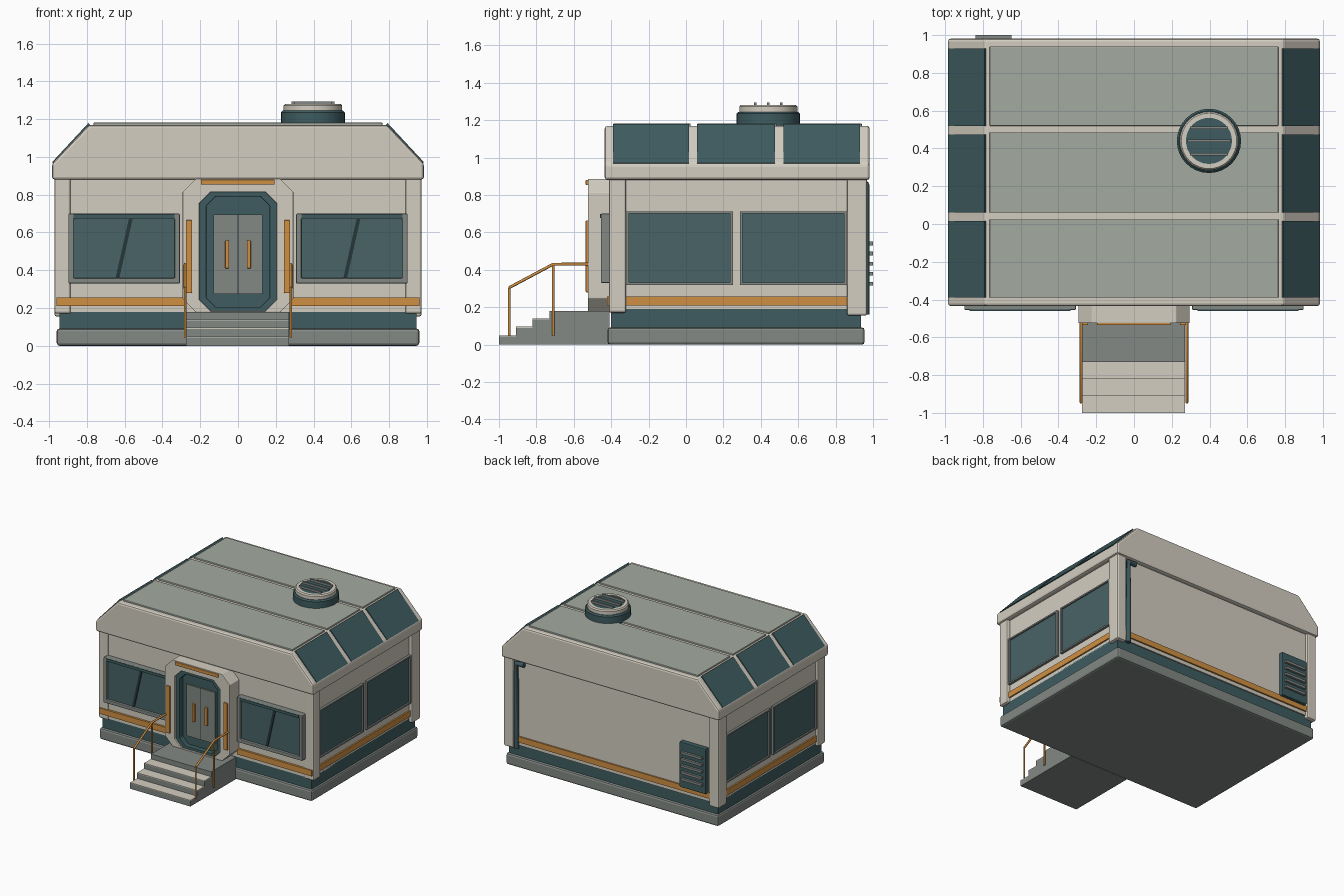
import bpy, bmesh, math
from mathutils import Vector

if "Cube" in bpy.data.objects:
    bpy.data.objects.remove(bpy.data.objects["Cube"])


def material(name, r, g, b):
    m = bpy.data.materials.new(name)
    m.use_nodes = True
    lin = [((c / 255 + 0.055) / 1.055) ** 2.4 for c in (r, g, b)] + [1]
    m.diffuse_color = lin
    m.node_tree.nodes["Principled BSDF"].inputs["Base Color"].default_value = lin
    return m


CREAM = material("cream", 212, 206, 193)
PANEL = material("roof grey green", 164, 170, 161)
TEAL = material("dark teal", 62, 92, 96)
GLASS = material("window teal", 72, 99, 102)
GREY = material("stone grey", 131, 137, 133)
ORANGE = material("orange", 208, 144, 66)
DARK = material("shadow teal", 38, 55, 58)


def finish(name, bm, mat, bevel=0.0, smooth=False):
    bmesh.ops.recalc_face_normals(bm, faces=bm.faces)
    me = bpy.data.meshes.new(name)
    bm.to_mesh(me)
    bm.free()
    ob = bpy.data.objects.new(name, me)
    bpy.context.collection.objects.link(ob)
    me.materials.append(mat)
    if bevel:
        mod = ob.modifiers.new("soft_edges", "BEVEL")
        mod.width, mod.segments, mod.limit_method = bevel, 2, "ANGLE"
    if smooth:
        bpy.ops.object.select_all(action="DESELECT")
        ob.select_set(True)
        bpy.context.view_layer.objects.active = ob
        bpy.ops.object.shade_smooth_by_angle(angle=math.radians(35))
    return ob


def box(name, mat, x, y, z, bevel=0.0):
    """Box from (low, high) ranges."""
    bm = bmesh.new()
    bmesh.ops.create_cube(bm, size=1)
    for v in bm.verts:
        v.co = [(lo + hi) / 2 + c * (hi - lo) for c, (lo, hi) in zip(v.co, (x, y, z))]
    return finish(name, bm, mat, bevel)


def prism(name, mat, outline, y, bevel=0.0, hole=None):
    """Outline in x-z pushed along y, optionally with a hole of equal point count."""
    bm = bmesh.new()
    rings = [[[bm.verts.new((px, d, pz)) for px, pz in loop] for d in y]
             for loop in ([outline, hole] if hole else [outline])]
    n = len(outline)
    for front, back in rings:
        for i in range(n):
            j = (i + 1) % n
            bm.faces.new((front[i], front[j], back[j], back[i]))
    for k in (0, 1):
        if hole:
            a, b = rings[0][k], rings[1][k]
            for i in range(n):
                j = (i + 1) % n
                bm.faces.new((a[i], a[j], b[j], b[i]))
        else:
            bm.faces.new(rings[0][k])
    return finish(name, bm, mat, bevel)


def octagon(w, lo, hi, c):
    half = [(w - c, lo), (w, lo + c), (w, hi - c), (w - c, hi)]
    return half + [(-x, z) for x, z in reversed(half)]


def rect(x0, x1, z0, z1):
    return [(x0, z0), (x1, z0), (x1, z1), (x0, z1)]


def tube(name, mat, points, radius):
    cu = bpy.data.curves.new(name, "CURVE")
    cu.dimensions = "3D"
    cu.bevel_depth, cu.bevel_resolution, cu.use_fill_caps = radius, 2, True
    sp = cu.splines.new("POLY")
    sp.points.add(len(points) - 1)
    for p, co in zip(sp.points, points):
        p.co = (*co, 1)
    cu.materials.append(mat)
    ob = bpy.data.objects.new(name, cu)
    bpy.context.collection.objects.link(ob)


def lathe(name, mat, profile, centre):
    bm = bmesh.new()
    vs = [bm.verts.new((r, 0, z)) for r, z in profile]
    es = [bm.edges.new(p) for p in zip(vs, vs[1:])]
    bmesh.ops.spin(bm, geom=vs + es, cent=(0, 0, 0), axis=(0, 0, 1),
                   angle=math.tau, steps=32)
    bmesh.ops.remove_doubles(bm, verts=bm.verts, dist=1e-4)
    bmesh.ops.translate(bm, verts=bm.verts, vec=Vector(centre))
    finish(name, bm, mat, smooth=True)


# Base and walls
box("foundation_slab", GREY, (-0.96, 0.96), (-0.42, 0.955), (0, 0.092), 0.015)
box("plinth", TEAL, (-0.945, 0.945), (-0.4, 0.935), (0.08, 0.19))
box("walls", CREAM, (-0.945, 0.945), (-0.405, 0.945), (0.18, 0.9))

# Roof shell with flat panels and sloped side panels
shell = [(0.985, 0.88), (0.985, 0.965), (0.79, 1.17)]
prism("roof_shell", CREAM, shell + [(-x, z) for x, z in reversed(shell)], (-0.435, 0.982), 0.015)
for i, (y0, y1) in enumerate([(-0.39, 0.025), (0.06, 0.485), (0.52, 0.94)]):
    box(f"roof_panel_{i}", PANEL, (-0.765, 0.765), (y0, y1), (1.15, 1.182), 0.004)
    for side, s in (("left", 1), ("right", -1)):
        slope = [(0.965, 0.965), (0.985, 0.972), (0.792, 1.18), (0.78, 1.165)]
        prism(f"slope_panel_{side}_{i}", TEAL, [(s * x, z) for x, z in slope], (y0, y1 - 0.01))

# Parts on both sides: corner posts, stripes, side windows, front windows
for side, s in (("left", 1), ("right", -1)):
    def span(a, b):
        return tuple(sorted((s * a, s * b)))
    box(f"front_post_{side}", CREAM, span(0.885, 0.972), (-0.413, -0.32), (0.17, 0.89), 0.012)
    box(f"back_post_{side}", CREAM, span(0.885, 0.972), (0.86, 0.968), (0.155, 0.89), 0.012)
    box(f"side_stripe_{side}", ORANGE, span(0.93, 0.957), (-0.32, 0.86), (0.21, 0.257))
    box(f"front_stripe_{side}", ORANGE, span(0.285, 0.962), (-0.422, -0.4), (0.21, 0.257))
    for i, (y0, y1) in enumerate([(-0.32, 0.25), (0.288, 0.86)]):
        box(f"side_glass_{side}_{i}", GLASS, span(0.93, 0.953), (y0, y1), (0.325, 0.705))
        for z in (0.32, 0.7):
            box(f"side_window_rail_{side}_{i}", GREY, span(0.93, 0.965), (y0, y1), (z, z + 0.012))
        for y in (y0, y1 - 0.014):
            box(f"side_window_stile_{side}_{i}", GREY, span(0.93, 0.965), (y, y + 0.014), (0.32, 0.712))
    x0, x1 = span(0.308, 0.898)
    box(f"front_glass_{side}", GLASS, (x0 + 0.01, x1 - 0.01), (-0.435, -0.4), (0.34, 0.69))
    prism(f"front_window_frame_{side}", GREY, rect(x0, x1, 0.33, 0.7), (-0.455, -0.4), 0.005,
          rect(x0 + 0.028, x1 - 0.028, 0.358, 0.674))
    box(f"front_window_hood_{side}", TEAL, (x0 + 0.028, x1 - 0.028), (-0.46, -0.45), (0.676, 0.698))
    m = (x0 + x1) / 2
    prism(f"window_slash_{side}", DARK, [(m - 0.045, 0.36), (m - 0.025, 0.36),
          (m + 0.045, 0.672), (m + 0.025, 0.672)], (-0.442, -0.434))
    # Door surround bars, door leaves and handles
    box(f"portal_bar_{side}", ORANGE, span(0.243, 0.275), (-0.536, -0.52), (0.28, 0.665), 0.003)
    box(f"door_leaf_{side}", GREY, span(0.003, 0.13), (-0.482, -0.45), (0.275, 0.695))
    box(f"door_handle_{side}", ORANGE, span(0.048, 0.068), (-0.5, -0.48), (0.41, 0.558), 0.003)
    # Handrail
    rx = s * 0.28
    tube(f"handrail_{side}", ORANGE, [(rx, -0.945, 0.305), (rx, -0.71, 0.43), (rx, -0.525, 0.43)], 0.008)
    tube(f"rail_post_front_{side}", ORANGE, [(rx, -0.945, 0.045), (rx, -0.945, 0.305)], 0.007)
    tube(f"rail_post_back_{side}", ORANGE, [(rx, -0.71, 0.05), (rx, -0.71, 0.43)], 0.007)

# Entrance portal
prism("portal", CREAM, octagon(0.293, 0.178, 0.885, 0.07), (-0.525, -0.4), 0.006,
      octagon(0.205, 0.184, 0.815, 0.06))
prism("door_frame", TEAL, octagon(0.206, 0.183, 0.816, 0.06), (-0.512, -0.4), 0.004,
      octagon(0.168, 0.205, 0.79, 0.05))
prism("door_backing", TEAL, octagon(0.17, 0.2, 0.795, 0.05), (-0.47, -0.4))
box("door_gap", DARK, (-0.003, 0.003), (-0.478, -0.46), (0.275, 0.695))
box("portal_top_bar", ORANGE, (-0.197, 0.193), (-0.536, -0.52), (0.853, 0.88), 0.003)

# Stairs with pale treads
box("landing", GREY, (-0.275, 0.27), (-0.73, -0.41), (0, 0.18))
for i, top in enumerate((0.05, 0.096, 0.14)):
    y0 = -1 + i * 0.09
    box(f"step_{i}", GREY, (-0.275, 0.27), (y0, -0.72), (0, top - 0.006))
    box(f"tread_{i}", CREAM, (-0.275, 0.27), (y0, y0 + 0.09), (top - 0.007, top))

# Roof ventilator
cx, cy = 0.397, 0.44
lathe("vent_base", TEAL, [(0, 1.17), (0.17, 1.17), (0.17, 1.235), (0.16, 1.245), (0, 1.245)], (cx, cy, 0))
lathe("vent_ring", CREAM, [(0.122, 1.23), (0.155, 1.23), (0.155, 1.272), (0.147, 1.281),
                           (0.122, 1.281), (0.122, 1.23)], (cx, cy, 0))
lathe("vent_grille", TEAL, [(0, 1.24), (0.123, 1.24), (0.123, 1.277), (0, 1.277)], (cx, cy, 0))
for dy, w in ((-0.07, 0.1), (0, 0.115), (0.07, 0.1)):
    box("vent_bar", GREY, (cx - w, cx + w), (cy + dy - 0.007, cy + dy + 0.007), (1.27, 1.294))

# Back wall: stripe, louvre and drainpipe
box("back_stripe", ORANGE, (-0.89, 0.89), (0.93, 0.957), (0.21, 0.257))
box("louvre_box", TEAL, (-0.865, -0.628), (0.93, 0.982), (0.25, 0.62), 0.006)
for i in range(5):
    z = 0.325 + i * 0.054
    box(f"louvre_slat_{i}", GREY, (-0.84, -0.65), (0.975, 1.0), (z - 0.01, z + 0.01))
tube("drainpipe", TEAL, [(0.86, 0.96, 0.16), (0.86, 0.96, 0.855), (0.79, 0.96, 0.855)], 0.02)
